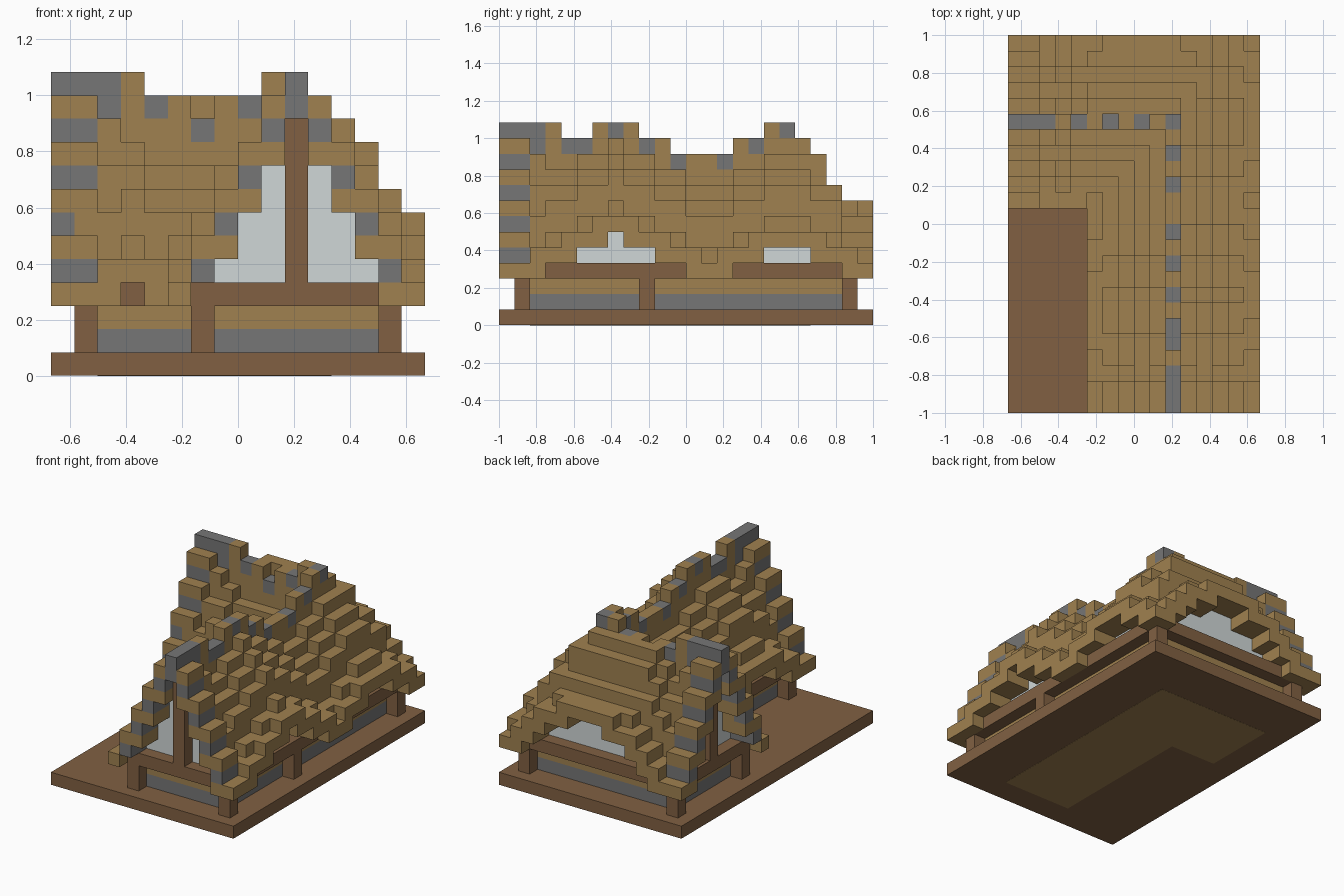
import bpy, bmesh
from mathutils import Vector

if "Cube" in bpy.data.objects:
    bpy.data.objects.remove(bpy.data.objects["Cube"])

U = 1 / 12            # block size
NX, NY = 16, 24       # footprint in blocks
RI, RJ = 10, 18       # ridge lines of the two wings


def material(name, *rgb):
    m = bpy.data.materials.new(name)
    m.use_nodes = True
    m.diffuse_color = (*rgb, 1)
    m.node_tree.nodes["Principled BSDF"].inputs["Base Color"].default_value = (*rgb, 1)
    return m


THATCH = material("thatch", .35, .22, .08)
WOOD = material("wood", .22, .118, .055)
STONE = material("stone_grey", .18, .18, .18)
GLASS = material("pale_glass", .63, .68, .68)


def add_object(name, bm, mats):
    me = bpy.data.meshes.new(name)
    bm.to_mesh(me)
    bm.free()
    for m in mats:
        me.materials.append(m)
    ob = bpy.data.objects.new(name, me)
    bpy.context.collection.objects.link(ob)
    return ob


def place(i, j, k):
    return Vector(((i - NX / 2) * U, (j - NY / 2) * U, k * U))


def box(name, lo, hi, mat):
    """Box covering blocks lo (inclusive) to hi (exclusive)."""
    a, b = place(*lo), place(*hi)
    bm = bmesh.new()
    bmesh.ops.create_cube(bm, size=1)
    for v in bm.verts:
        v.co = (a + b) / 2 + v.co * (b - a)
    return add_object(name, bm, [mat])


def blocks(name, cells, mats):
    """Outer skin of a set of unit blocks; cells maps position to material slot."""
    bm = bmesh.new()
    for cell, slot in cells.items():
        for axis in range(3):
            for side in (0, 1):
                near = list(cell)
                near[axis] += 2 * side - 1
                if tuple(near) in cells:
                    continue
                corners = []
                for p, q in ((0, 0), (1, 0), (1, 1), (0, 1)):
                    c = list(cell)
                    c[axis] += side
                    c[(axis + 1) % 3] += p
                    c[(axis + 2) % 3] += q
                    corners.append(bm.verts.new(place(*c)))
                if not side:
                    corners.reverse()
                bm.faces.new(corners).material_index = slot
    bmesh.ops.remove_doubles(bm, verts=bm.verts, dist=U / 100)
    return add_object(name, bm, mats)


# Base with the floor showing underneath
box("base", (0, 0, .01), (NX, NY, 1), WOOD)
box("floor_wing", (6, 2, 0), (12, 20, .05), THATCH)
box("floor_side", (2, 14, 0), (6, 20, .05), THATCH)

# Corner posts
for n, (i, j) in enumerate(((6, 1), (14, 1), (14, 9), (14, 22), (1, 22), (1, 14), (6, 14))):
    box(f"post_{n}", (i, j, 1), (i + 1, j + 1, 3), WOOD)

# Beam ring
beams = {}
for i in range(1, 15):
    for j in range(1, 23):
        on_wing = i in (6, 14) and j <= 14 or j == 1 and i >= 6 or i == 14
        on_side = j == 22 or i == 1 and j >= 14 or j == 14 and i <= 6
        if on_wing or on_side:
            beams[i, j, 3] = 0
blocks("beam_ring", beams, [WOOD])

# Low walls: stone course with a thatch coloured course above
for name, k, mat in (("stone_wall", 1, STONE), ("upper_wall", 2, THATCH)):
    cells = {(i, j, k): 0 for i in range(2, 14) for j in range(2, 22) if i >= 7 or j >= 15}
    blocks(name, cells, [mat])

# Gable king posts
box("front_king_post", (RI, 1, 4), (RI + 1, 2, 11), WOOD)
box("side_king_post", (1, RJ, 4), (2, RJ + 1, 11), WOOD)

# Waviness of each eave and ridge, one digit per block
RIGHT_LIFT = "000112232211000112221100"
INNER_LIFT = "000112221100000000000000"
BACK_LIFT = "0011233444332100"
NOOK_LIFT = "0001000000000000"
WING_RIDGE = "3333223332211112233"
SIDE_RIDGE = "33332212233"
WING_STONES = (0, 1, 2, 4, 5, 7, 9, 11, 14, 16, 18)
SIDE_STONES = (0, 1, 2, 4, 6, 8, 10)
# Heights by distance from the ridge
FIELD_TOP = (11, 9, 8, 7, 5, 4)
WING_LIMIT = (13, 12, 11, 10, 8, 7)
BACK_LIMIT = (13, 12, 11, 9, 8, 8)
VERGE_TOP = (13, 12, 10, 8, 6, 4)
VERGE_BOTTOM = (11, 9, 7, 5, 4, 3)

roof, glass = {}, {}
for i in range(NX):
    for j in range(NY):
        if j < 13 and i < 5:
            continue
        # Distance to the nearest ridge, hipped at the outer corner
        di, dj = abs(i - RI), abs(j - RJ)
        if j <= RJ and i <= RI:
            wing = di <= dj
        elif j > RJ and i > RI:
            wing = di >= dj
        else:
            wing = i > RI
        d = di if wing else dj
        if d > 5:
            continue
        outer = i > RI if wing else j > RJ
        along = j if wing else i
        if wing:
            wave = RIGHT_LIFT if outer else INNER_LIFT
        else:
            wave = BACK_LIFT if outer else NOOK_LIFT
        lift = int(wave[along])
        end = j if j < 13 else i if i < 5 else NX
        stone = set()
        if end <= 2:
            # Raised gable verge
            top, bottom = VERGE_TOP[d], VERGE_BOTTOM[d]
            if end == 2 and 0 < d < 5:
                top -= 1
            plain = not wing and not outer and end == 1 and d == 3
            if end < 2 and 0 < d < 5 and not plain:
                stone = {12 - 2 * d}
            if d == 4 and end == 0 and outer:
                bottom = 3
            if d == 5 and end == 2:
                top = 5
            if d == 0:
                stone = {11, 12}
        elif d == 0:
            # Ridge with scattered capping stones
            top = 10 + int((WING_RIDGE if wing else SIDE_RIDGE)[along])
            bottom = 7
            if along in (WING_STONES if wing else SIDE_STONES):
                stone = {top - 1}
        else:
            # Thatch field rising in waves over the windows
            rise = int(max(wave[along - 1:along + 2])) if d == 5 else lift
            limit = BACK_LIMIT if outer and not wing else WING_LIMIT
            top = min(FIELD_TOP[d] + rise, limit[d])
            bottom = top - 2
            if d >= 4:
                bottom = max(3 + lift, 4 if d == 4 else 3)
        if (i, j) == (RI, RJ):
            stone = {12}
        for k in range(bottom, top):
            roof[i, j, k] = int(k in stone)
        if d <= 3 and end >= 2:
            for k in range(4, bottom):
                glass[i, j, k] = 0

blocks("thatched_roof", roof, [THATCH, STONE])
blocks("window_glass", glass, [GLASS])
